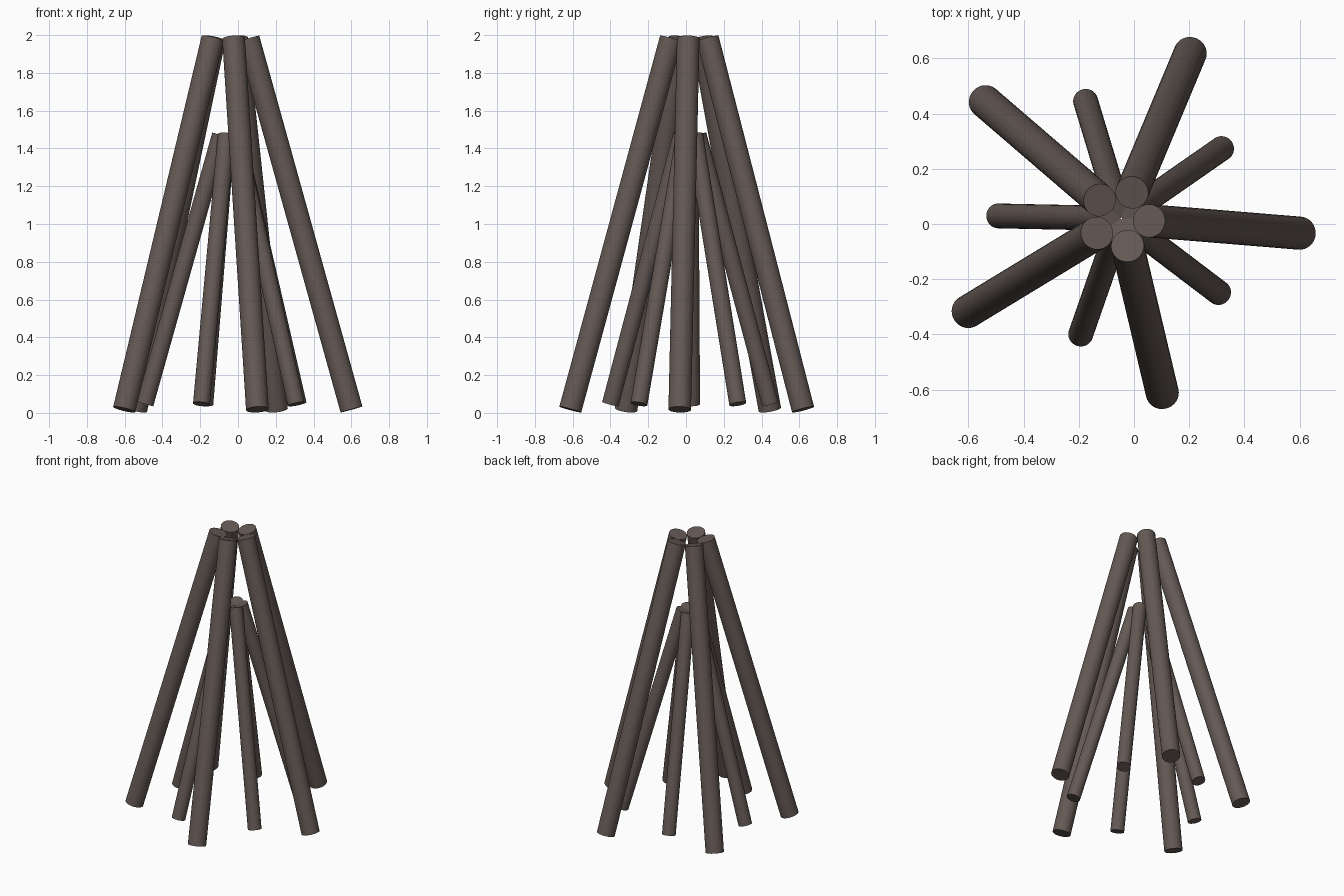
import bpy, math
from mathutils import Vector

if "Cube" in bpy.data.objects:
    bpy.data.objects.remove(bpy.data.objects["Cube"])

# One charred-wood colour
wood = bpy.data.materials.new("charred wood")
wood.diffuse_color = (0.127, 0.099, 0.089, 1)
wood.use_nodes = True
wood.node_tree.nodes["Principled BSDF"].inputs["Base Color"].default_value = wood.diffuse_color

CENTRE = Vector((-0.047, 0.02, 0))


def ring_point(radius, angle, z):
    return CENTRE + Vector((radius * math.cos(angle), radius * math.sin(angle), z))


def log(name, foot, tip, radius):
    axis = tip - foot
    bpy.ops.mesh.primitive_cylinder_add(vertices=32, radius=radius, depth=axis.length,
                                        location=(foot + tip) / 2)
    ob = bpy.context.object
    ob.rotation_euler = axis.to_track_quat('Z', 'Y').to_euler()
    ob.name = name
    ob.data.materials.append(wood)


for i in range(5):
    # Outer ring of long logs
    a = math.radians(-4.7 + 72 * i)
    log(f"large_log_{i + 1}", ring_point(0.65, a, 0.018), ring_point(0.102, a, 1.982), 0.06)
    # Inner ring of short logs, standing in the gaps
    b = math.radians(34.8 + 72 * i)
    log(f"small_log_{i + 1}", ring_point(0.445, b, 0.047), ring_point(0.046, b, 1.472), 0.045)
